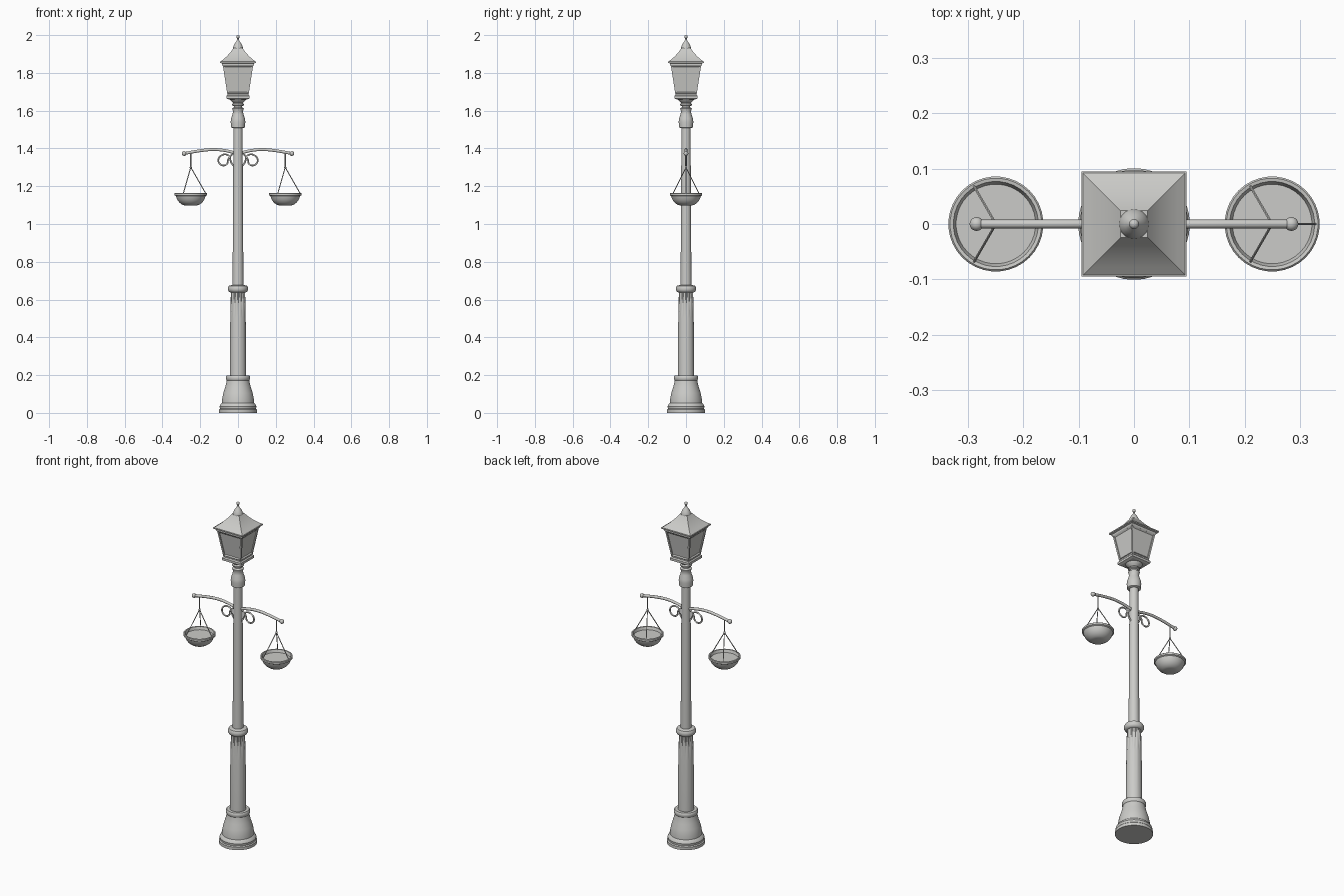
import bpy, bmesh, math
from mathutils import Vector

if "Cube" in bpy.data.objects:
    bpy.data.objects.remove(bpy.data.objects["Cube"])

metal = bpy.data.materials.new("grey_metal")
metal.diffuse_color = (0.6, 0.6, 0.58, 1)
metal.use_nodes = True
metal.node_tree.nodes["Principled BSDF"].inputs["Base Color"].default_value = metal.diffuse_color


def add_object(name, bm, smooth=True):
    bmesh.ops.recalc_face_normals(bm, faces=bm.faces[:])
    mesh = bpy.data.meshes.new(name)
    bm.to_mesh(mesh)
    bm.free()
    mesh.materials.append(metal)
    ob = bpy.data.objects.new(name, mesh)
    bpy.context.collection.objects.link(ob)
    if smooth:
        bpy.ops.object.select_all(action='DESELECT')
        ob.select_set(True)
        bpy.context.view_layer.objects.active = ob
        bpy.ops.object.shade_smooth_by_angle(angle=math.radians(35))
    return ob


def lathe(name, profile, sides=40, center=(0, 0), radius=None, smooth=True):
    """Stack of rings from (radius, z) pairs, capped at both ends."""
    bm = bmesh.new()
    rings = []
    for r, z in profile:
        ring = []
        for i in range(sides):
            a = 2 * math.pi * (i + 0.5) / sides
            rr = radius(r, z, i) if radius else r
            ring.append(bm.verts.new((center[0] + rr * math.cos(a),
                                      center[1] + rr * math.sin(a), z)))
        rings.append(ring)
    for lo, hi in zip(rings, rings[1:]):
        for i in range(sides):
            j = (i + 1) % sides
            bm.faces.new((lo[i], lo[j], hi[j], hi[i]))
    bm.faces.new(rings[0])
    bm.faces.new(rings[-1])
    return add_object(name, bm, smooth)


def square(name, profile, smooth=False):
    """Square stack from (half width, z) pairs."""
    return lathe(name, [(h * math.sqrt(2), z) for h, z in profile], 4, smooth=smooth)


def beams(name, pairs, width, sides=4):
    """Straight bars between pairs of points."""
    bm = bmesh.new()
    for a, b in pairs:
        a, b = Vector(a), Vector(b)
        d = b - a
        mat = d.to_track_quat('Z', 'Y').to_matrix().to_4x4()
        mat.translation = (a + b) / 2
        bmesh.ops.create_cone(bm, cap_ends=True, segments=sides, radius1=width,
                              radius2=width, depth=d.length, matrix=mat)
    return add_object(name, bm)


def tube(name, points, radius):
    """Round tube along a smooth path in the XZ plane."""
    curve = bpy.data.curves.new(name, 'CURVE')
    curve.dimensions = '3D'
    curve.bevel_depth = radius
    curve.bevel_resolution = 3
    curve.resolution_u = 6
    curve.use_fill_caps = True
    sp = curve.splines.new('BEZIER')
    sp.bezier_points.add(len(points) - 1)
    for p, (x, z) in zip(sp.bezier_points, points):
        p.co = (x, 0, z)
        p.handle_left_type = p.handle_right_type = 'AUTO'
    curve.materials.append(metal)
    ob = bpy.data.objects.new(name, curve)
    bpy.context.collection.objects.link(ob)


def ball(name, loc, r):
    bm = bmesh.new()
    bmesh.ops.create_uvsphere(bm, u_segments=20, v_segments=12, radius=r)
    bmesh.ops.translate(bm, verts=bm.verts[:], vec=loc)
    add_object(name, bm)


# Pedestal and post
lathe("pedestal", [(0.101, 0), (0.101, 0.017), (0.096, 0.022), (0.098, 0.035), (0.092, 0.047),
                   (0.085, 0.053), (0.084, 0.075), (0.078, 0.105), (0.068, 0.135), (0.062, 0.16),
                   (0.06, 0.172), (0.064, 0.178), (0.064, 0.192), (0.06, 0.198)], 48)


def flute(r, z, i):
    return r - 0.004 if 0.5 < z < 0.65 and i % 4 == 0 else r


lathe("lower_column", [(0.043, 0.19), (0.041, 0.50), (0.04, 0.53), (0.038, 0.64)], 48, radius=flute)
lathe("collar", [(0.04, 0.637), (0.048, 0.642), (0.053, 0.65), (0.053, 0.664),
                 (0.048, 0.673), (0.03, 0.678)])
lathe("upper_column", [(0.029, 0.66), (0.024, 1.52)])
lathe("neck", [(0.03, 1.508), (0.037, 1.512), (0.037, 1.522), (0.039, 1.54), (0.037, 1.558),
               (0.029, 1.58), (0.026, 1.597), (0.03, 1.606), (0.031, 1.612), (0.022, 1.618),
               (0.022, 1.624), (0.031, 1.628), (0.031, 1.634), (0.025, 1.64), (0.033, 1.648),
               (0.044, 1.658), (0.048, 1.668)])

# Lantern
square("lantern_floor", [(0.05, 1.66), (0.062, 1.665), (0.062, 1.678), (0.056, 1.684), (0.056, 1.692)])
square("lantern_panes", [(0.051, 1.685), (0.075, 1.846)])
corners = [(1, 1), (-1, 1), (-1, -1), (1, -1)]
beams("lantern_corner_posts", [((x * 0.051, y * 0.051, 1.685), (x * 0.076, y * 0.076, 1.846))
                               for x, y in corners], 0.007)
for label, h, z in (("lower", 0.053, 1.694), ("upper", 0.075, 1.836)):
    beams("lantern_" + label + "_rails",
          [((a[0] * h, a[1] * h, z), (b[0] * h, b[1] * h, z))
           for a, b in zip(corners, corners[1:] + corners[:1])], 0.006)
square("lantern_eave", [(0.08, 1.836), (0.084, 1.842), (0.084, 1.85), (0.095, 1.853), (0.095, 1.86)])
square("lantern_roof", [(0.094, 1.859), (0.078, 1.871), (0.062, 1.885), (0.046, 1.902),
                        (0.034, 1.917), (0.024, 1.932)], smooth=True)
lathe("finial", [(0.024, 1.915), (0.027, 1.923), (0.027, 1.932), (0.024, 1.943), (0.017, 1.956),
                 (0.01, 1.966), (0.006, 1.972), (0.004, 1.982), (0.004, 1.99)], 24)
ball("finial_ball", (0, 0, 1.991), 0.009)

# Arms, scrolls and hanging baskets on both sides
for s, side in ((-1, "left"), (1, "right")):
    tube(side + "_arm", [(s * x, z) for x, z in
                         ((0.01, 1.375), (0.07, 1.389), (0.13, 1.394), (0.20, 1.388), (0.285, 1.373))], 0.008)
    ball(side + "_arm_ball", (s * 0.285, 0, 1.373), 0.0125)
    tube(side + "_scroll", [(s * x, z) for x, z in
                            ((0.022, 1.305), (0.038, 1.33), (0.045, 1.358), (0.062, 1.368),
                             (0.088, 1.363), (0.104, 1.34), (0.094, 1.316), (0.072, 1.31),
                             (0.056, 1.322), (0.052, 1.342), (0.04, 1.36), (0.022, 1.375))], 0.0045)
    cx = s * 0.25
    beams(side + "_hook", [((cx, 0, 1.30), (cx, 0, 1.38))], 0.0035, 8)
    ball(side + "_hook_ring", (cx, 0, 1.30), 0.006)
    beams(side + "_chains", [((cx, 0, 1.30), (cx + 0.08 * math.cos(a), 0.08 * math.sin(a), 1.16))
                             for a in (0, 2 * math.pi / 3, 4 * math.pi / 3)], 0.0025, 6)
    lathe(side + "_basket", [(0.03, 1.098), (0.045, 1.102), (0.06, 1.113), (0.071, 1.127),
                             (0.077, 1.142), (0.079, 1.148), (0.086, 1.152), (0.086, 1.162),
                             (0.083, 1.165), (0.077, 1.164), (0.072, 1.148)], 36, (cx, 0))
